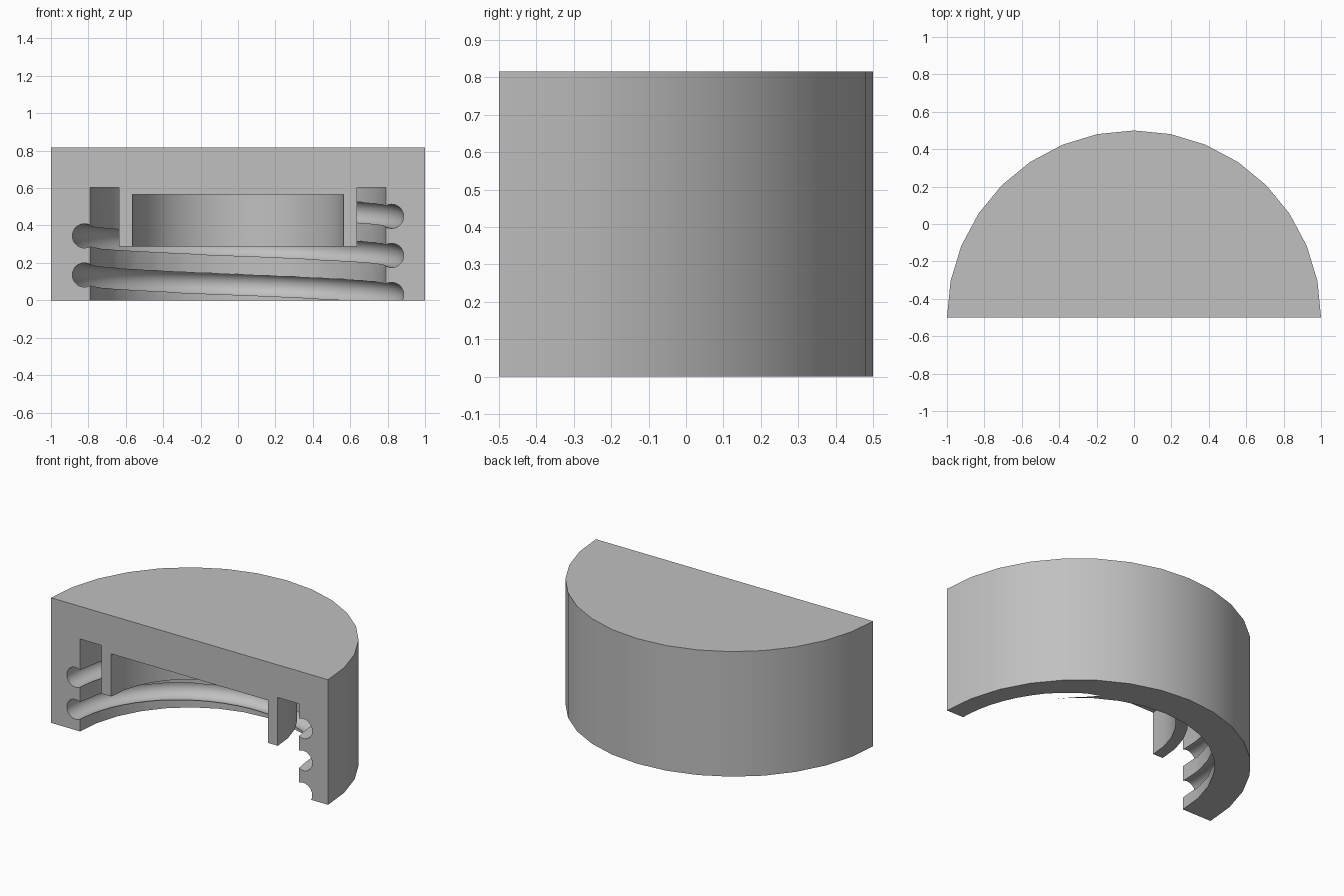
import bpy, bmesh
from math import cos, sin, pi, radians
from mathutils import Matrix, Vector

cube = bpy.data.objects.get("Cube")
if cube:
    bpy.data.objects.remove(cube, do_unlink=True)

AXIS = Vector((0, -0.5, 0))      # centre line of the sectioned cap
HEIGHT = 0.816
WALL_R, PLUG_R, RECESS_R = 0.79, 0.637, 0.565
GAP_TOP, RECESS_TOP, PLUG_BOTTOM = 0.603, 0.566, 0.288
GROOVE_R, GROOVE_PATH_R, PITCH, GROOVE_START = 0.065, 0.822, 0.209, 0.031


def make_object(name, bm):
    bmesh.ops.recalc_face_normals(bm, faces=bm.faces)
    mesh = bpy.data.meshes.new(name)
    bm.to_mesh(mesh)
    bm.free()
    obj = bpy.data.objects.new(name, mesh)
    bpy.context.collection.objects.link(obj)
    return obj


# Half cap: revolve the wall, gap, plug ring and recess profile by a half turn
profile = [(0, HEIGHT), (1, HEIGHT), (1, 0), (WALL_R, 0), (WALL_R, GAP_TOP),
           (PLUG_R, GAP_TOP), (PLUG_R, PLUG_BOTTOM), (RECESS_R, PLUG_BOTTOM),
           (RECESS_R, RECESS_TOP), (0, RECESS_TOP)]
bm = bmesh.new()
verts = [bm.verts.new((r, AXIS.y, z)) for r, z in profile]
edges = [bm.edges.new(pair) for pair in zip(verts, verts[1:])]
bmesh.ops.spin(bm, geom=verts + edges, cent=AXIS, axis=(0, 0, 1),
               angle=pi, steps=16)
bmesh.ops.remove_doubles(bm, verts=bm.verts, dist=0.0001)

# Flat section face
rim = [e for e in bm.edges if e.is_boundary]
bmesh.ops.contextual_create(bm, geom=rim)
cap = make_object("half_cap", bm)

# Thread cutter: a round tube swept along a helix
STEPS, SIDES = 64, 20
bm = bmesh.new()
rings = []
for i in range(-12, int(2.25 * STEPS) + 1):
    turn = (i + 0.5) / STEPS
    spin = Matrix.Rotation(turn * 2 * pi, 4, 'Z')
    ring = []
    for j in range(SIDES):
        a = 2 * pi * j / SIDES
        point = Vector((GROOVE_PATH_R + GROOVE_R * cos(a), 0,
                        GROOVE_START + turn * PITCH + GROOVE_R * sin(a)))
        ring.append(bm.verts.new(AXIS + spin @ point))
    rings.append(ring)
for a, b in zip(rings, rings[1:]):
    for j in range(SIDES):
        k = (j + 1) % SIDES
        bm.faces.new((a[j], a[k], b[k], b[j]))
bm.faces.new(rings[0])
bm.faces.new(rings[-1])
cutter = make_object("thread_cutter", bm)
cutter.hide_render = True

# Cut the thread groove into the inner wall
bpy.ops.object.select_all(action='DESELECT')
bpy.context.view_layer.objects.active = cap
cap.select_set(True)
cut = cap.modifiers.new("thread_groove", 'BOOLEAN')
cut.operation = 'DIFFERENCE'
cut.solver = 'EXACT'
cut.object = cutter
bpy.ops.object.modifier_apply(modifier=cut.name)
bpy.data.objects.remove(cutter, do_unlink=True)
bpy.ops.object.shade_smooth_by_angle(angle=radians(30))

# Plain grey plastic
grey = bpy.data.materials.new("grey_plastic")
grey.use_nodes = True
colour = (0.53, 0.53, 0.53, 1)
grey.diffuse_color = colour
grey.node_tree.nodes["Principled BSDF"].inputs["Base Color"].default_value = colour
cap.data.materials.clear()
cap.data.materials.append(grey)
